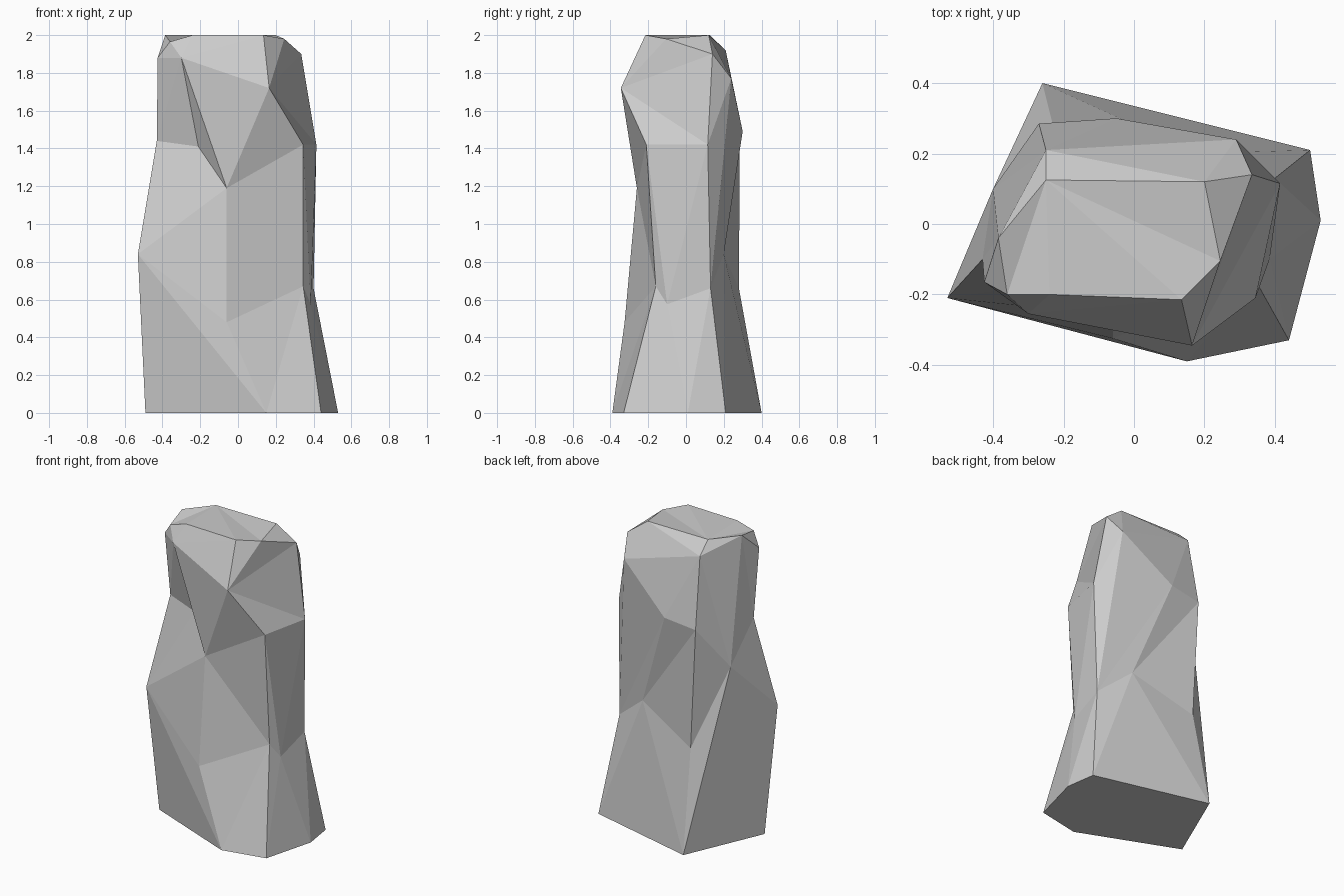
import bpy
import bmesh

default_cube = bpy.data.objects.get("Cube")
if default_cube:
    bpy.data.objects.remove(default_cube, do_unlink=True)


def make_material(name, grey):
    mat = bpy.data.materials.new(name)
    mat.use_nodes = True
    colour = (grey, grey, grey, 1)
    mat.diffuse_color = colour
    shader = next(n for n in mat.node_tree.nodes if n.type == "BSDF_PRINCIPLED")
    shader.inputs["Base Color"].default_value = colour
    return mat


# Corners that belong to two neighbouring rings, where long facets meet
left_hollow = (-.4, .1, 1.18)
right_waist = (.4, .13, .66)
left_crest = (-.385, -.04, 2)

# Rough rings of the pillar, each counterclockwise from its front left corner
foot = [(-.49, -.13, 0), (.15, -.39, 0), (.44, -.33, 0),
        (.53, .01, 0), (.5, .21, 0), (-.26, .4, 0)]

waist = [(-.53, -.21, .84), (-.06, -.325, .48), (.345, -.16, .67),
         (.385, -.1, .575), right_waist, (.18, .2, .84),
         (-.23, .28, .66), left_hollow]

chest = [(-.43, -.1, 1.44), (-.21, -.16, 1.41), (-.06, -.26, 1.19),
         (.345, -.21, 1.42), (.415, .115, 1.42), right_waist,
         (-.05, .3, 1.49), (-.27, .285, 1.46), left_hollow]

shoulder = [(-.425, -.165, 1.88), (-.3, -.255, 1.88), (.165, -.345, 1.72),
            (.335, .14, 1.9), (.29, .24, 1.77), (-.25, .21, 1.92), left_crest]

crown = [(-.36, -.2, 1.965), (-.24, -.2, 2), (.135, -.215, 2),
         (.245, -.105, 1.98), (.2, .12, 2), (-.25, .125, 2), left_crest]

bm = bmesh.new()
corners = {}


def corner(point):
    """Return the mesh vertex at a point, shared between rings."""
    if point not in corners:
        corners[point] = bm.verts.new(point)
    return corners[point]


def facet(*points):
    """Add a facet unless a shared corner makes it collapse."""
    if len(set(points)) == len(points):
        bm.faces.new([corner(p) for p in points])


def lace(lower, upper, steps):
    """Join two rings with triangles; each step moves along one ring."""
    low = up = 0
    for step in steps:
        a = lower[low % len(lower)]
        b = upper[up % len(upper)]
        if step == "l":
            low += 1
            facet(a, lower[low % len(lower)], b)
        else:
            up += 1
            facet(a, upper[up % len(upper)], b)


# Sides, from the ground upward
lace(foot, waist, "luululululuulu")
lace(waist, chest, "uullululuulullulu")
lace(chest, shoulder, "ullulluullullulu")
lace(shoulder, crown, "luululullululu")

# Underside and the nearly level top
facet(*reversed(foot))
hub = crown[-2]
rim = crown[-1:] + crown[:-2]
for first, second in zip(rim, rim[1:]):
    facet(hub, first, second)

bmesh.ops.recalc_face_normals(bm, faces=bm.faces[:])
mesh = bpy.data.meshes.new("rock_pillar")
bm.to_mesh(mesh)
bm.free()
mesh.materials.append(make_material("stone grey", .6))
rock = bpy.data.objects.new("rock_pillar", mesh)
bpy.context.collection.objects.link(rock)
